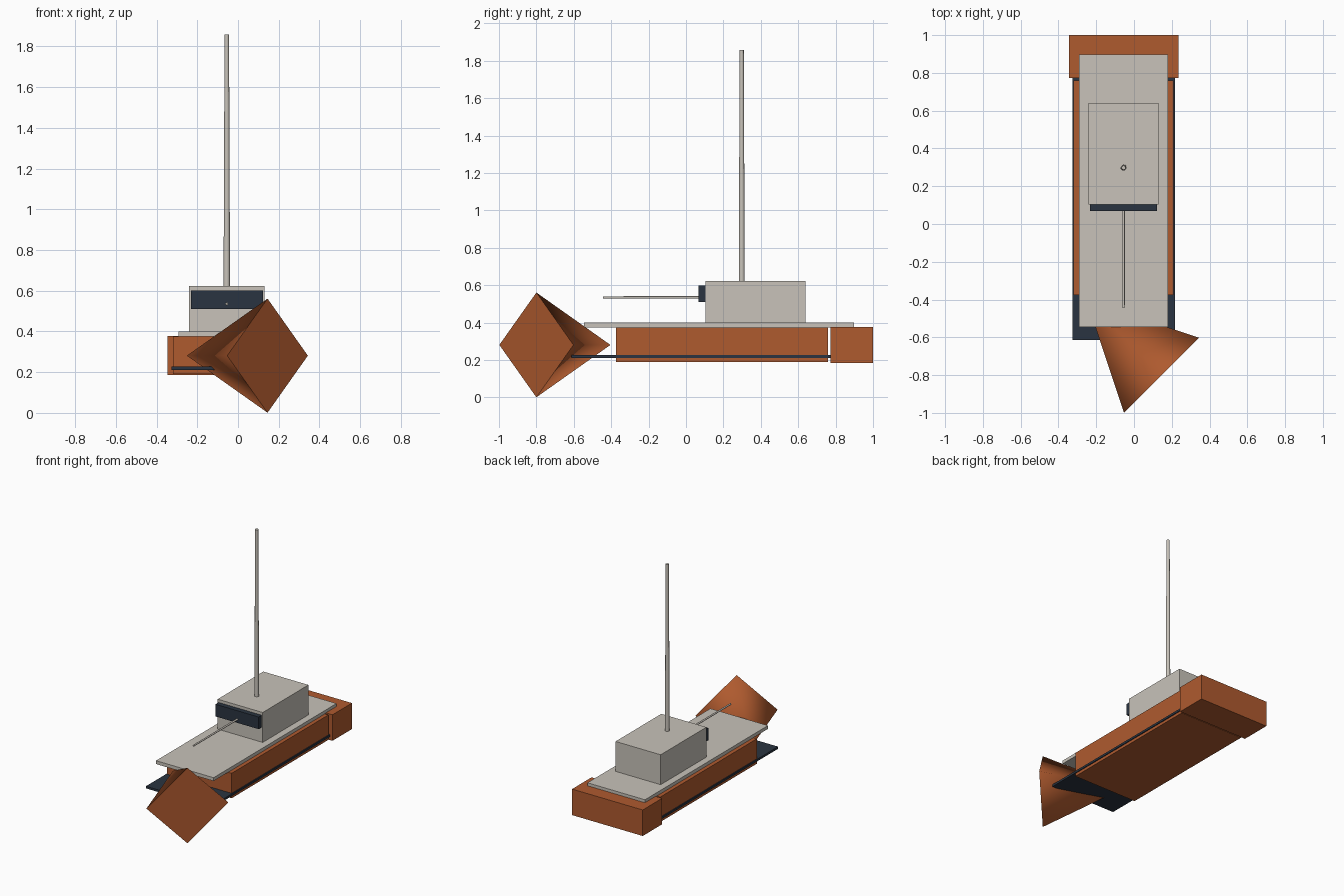
import bpy
from mathutils import Vector
from math import radians

default = bpy.data.objects.get("Cube")
if default:
    bpy.data.objects.remove(default, do_unlink=True)


def material(name, rgb):
    mat = bpy.data.materials.new(name)
    mat.use_nodes = True
    color = (*rgb, 1.0)
    mat.diffuse_color = color
    mat.node_tree.nodes["Principled BSDF"].inputs["Base Color"].default_value = color
    return mat


rust = material("rust_orange", (0.43, 0.103, 0.028))
grey = material("warm_grey", (0.58, 0.545, 0.49))
navy = material("dark_navy", (0.023, 0.034, 0.052))

CENTER = -0.055  # x of the boat's centre line


def box(name, mat, width, y, z, x=CENTER):
    """Box of a given width, spanning the y and z ranges."""
    bpy.ops.mesh.primitive_cube_add(size=1)
    obj = bpy.context.object
    obj.name = name
    obj.location = (x, sum(y) / 2, sum(z) / 2)
    obj.scale = (width, y[1] - y[0], z[1] - z[0])
    bpy.ops.object.transform_apply(location=False, rotation=False, scale=True)
    obj.data.materials.append(mat)
    return obj


def taper(name, mat, start, end, r1, r2, sides, smooth_angle):
    """Cone or tapered rod running from start to end."""
    start, end = Vector(start), Vector(end)
    axis = end - start
    bpy.ops.mesh.primitive_cone_add(vertices=sides, radius1=r1, radius2=r2,
                                    depth=axis.length)
    obj = bpy.context.object
    obj.name = name
    obj.location = (start + end) / 2
    obj.rotation_mode = 'QUATERNION'
    obj.rotation_quaternion = axis.to_track_quat('Z', 'Y')
    obj.data.materials.append(mat)
    bpy.ops.object.shade_smooth_by_angle(angle=radians(smooth_angle))
    return obj


# Hull, stern block and waterline plate
box("hull", rust, 0.53, (-0.375, 0.76), (0.19, 0.375))
box("stern", rust, 0.58, (0.772, 1.0), (0.185, 0.378))
box("waterline_plate", navy, 0.543, (-0.613, 0.775), (0.211, 0.227))

# Deck and cabin
box("deck", grey, 0.472, (-0.545, 0.897), (0.375, 0.4))
box("cabin", grey, 0.37, (0.104, 0.64), (0.398, 0.622))
box("cabin_window", navy, 0.354, (0.068, 0.106), (0.51, 0.6))

# Four-sided bow, skewed off the hull
taper("bow", rust, (0.145, -0.8, 0.281), (-0.251, -0.404, 0.281), 0.28, 0, 4, 95)

# Mast and forward boom
taper("mast", grey, (CENTER, 0.298, 0.61), (CENTER, 0.298, 1.858), 0.016, 0.011, 12, 40)
taper("boom", grey, (CENTER, 0.08, 0.535), (CENTER, -0.445, 0.535), 0.007, 0.006, 8, 50)
